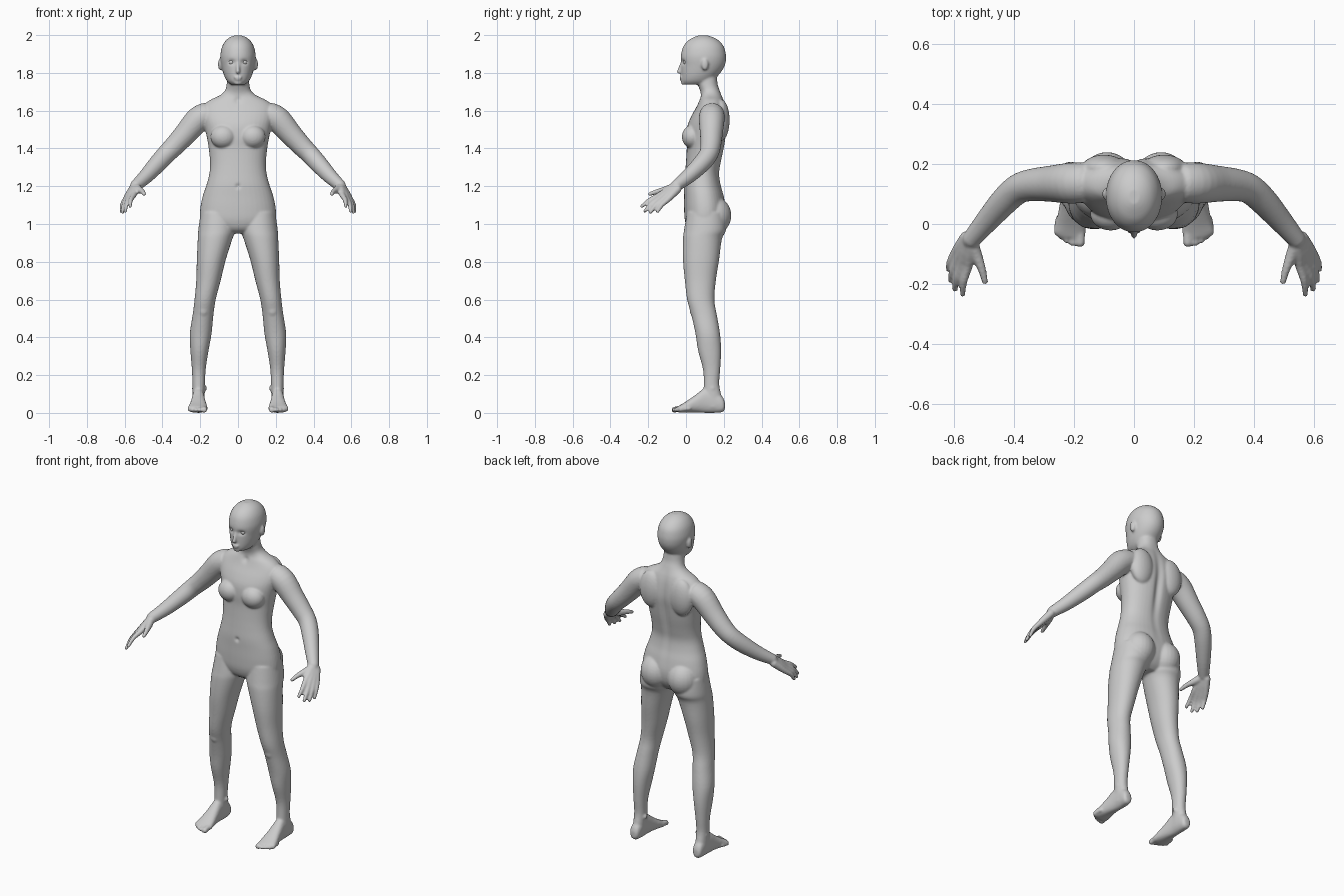
import bpy, bmesh, math
from mathutils import Vector, Matrix

bm = bmesh.new()


def spline(rows, n=4):
    """Catmull-Rom interpolation of rows of numbers."""
    out = []
    for i in range(len(rows) - 1):
        p = [rows[max(0, min(len(rows) - 1, i + k))] for k in (-1, 0, 1, 2)]
        for s in range(n):
            t = s / n
            out.append([0.5 * (2 * b + (c - a) * t + (2 * a - 5 * b + 4 * c - d) * t * t
                               + (3 * b - a - 3 * c + d) * t ** 3) for a, b, c, d in zip(*p)])
    return out + [list(rows[-1])]


def skin(rings, side=1):
    """Closed skin over rings of points; side=-1 mirrors it."""
    vs = [[bm.verts.new((p[0] * side, p[1], p[2])) for p in r] for r in rings]
    n = len(vs[0])
    for a, b in zip(vs, vs[1:]):
        for i in range(n):
            bm.faces.new((a[i], a[(i + 1) % n], b[(i + 1) % n], b[i]))
    bm.faces.new(vs[0][::-1])
    bm.faces.new(vs[-1])


def loft(rows, side=1, axis='Z', power=2.2, n=40):
    """Rows are (level, x0, x1, v0, v1); v is y for axis Z and z for axis Y."""
    rings = []
    for h, x0, x1, v0, v1 in spline(rows):
        ring = []
        for i in range(n):
            c, s = math.cos(2 * math.pi * i / n), math.sin(2 * math.pi * i / n)
            x = (x0 + x1) / 2 + (x1 - x0) / 2 * math.copysign(abs(c) ** (2 / power), c)
            v = (v0 + v1) / 2 + (v1 - v0) / 2 * math.copysign(abs(s) ** (2 / power), s)
            ring.append((x, v, h) if axis == 'Z' else (x, h, v))
        rings.append(ring)
    skin(rings, side)


def tube(rows, side=1, n=20):
    """Round limb through rows of (x, y, z, radius) with rounded ends."""
    pts = spline(rows)
    for end, nxt, at in ((pts[0], pts[1], 0), (pts[-1], pts[-2], len(pts) + 1)):
        d = (Vector(end[:3]) - Vector(nxt[:3])).normalized()
        pts.insert(at, [*(Vector(end[:3]) + d * end[3] * 0.6), end[3] * 0.65])
    rings = []
    for i, p in enumerate(pts):
        t = Vector(pts[min(i + 1, len(pts) - 1)][:3]) - Vector(pts[max(i - 1, 0)][:3])
        q = t.to_track_quat('Z', 'Y')
        rings.append([Vector(p[:3]) + q @ Vector((p[3] * math.cos(a), p[3] * math.sin(a), 0))
                      for a in (2 * math.pi * k / n for k in range(n))])
    skin(rings, side)


def blob(c, r):
    m = Matrix.Translation(c) @ Matrix.Diagonal((*r, 1))
    bmesh.ops.create_uvsphere(bm, u_segments=24, v_segments=16, radius=1, matrix=m)


# Torso and neck: z, half width, front y, back y
torso = [(1.80, .056, .05, .162), (1.74, .06, .062, .168), (1.705, .07, .075, .18),
         (1.68, .098, .078, .19), (1.655, .15, .07, .2), (1.62, .187, .055, .21),
         (1.57, .19, .028, .218), (1.52, .178, .008, .22), (1.46, .165, .002, .212),
         (1.40, .155, .004, .202), (1.33, .148, 0, .187), (1.27, .151, -.005, .177),
         (1.21, .166, -.01, .184), (1.15, .186, -.01, .2), (1.08, .2, -.01, .212),
         (1.02, .197, -.006, .205), (.975, .15, .01, .18), (.95, .07, .04, .15)]
loft([(z, -w, w, f, b) for z, w, f, b in torso])

# Head: z, half width, front y, back y
head = [(1.998, .02, .065, .115), (1.988, .044, .04, .145), (1.97, .066, .01, .175),
        (1.94, .084, -.014, .2), (1.90, .093, -.026, .211), (1.87, .093, -.028, .212),
        (1.84, .088, -.026, .206), (1.81, .081, -.026, .19), (1.78, .071, -.025, .165),
        (1.755, .057, -.023, .145), (1.738, .038, -.012, .12)]
loft([(z, -w, w, f, b) for z, w, f, b in head], power=2.05)

# Nose, lips and chin
tube([(0, -.018, 1.865, .008), (0, -.03, 1.83, .009), (0, -.038, 1.803, .012)])
blob((0, -.027, 1.777), (.022, .009, .006))
blob((0, -.025, 1.766), (.019, .009, .006))
blob((0, -.014, 1.748), (.022, .012, .012))

leg = [(1.06, .012, .198, .005, .208), (.97, .013, .21, -.01, .212), (.92, .03, .213, -.016, .19),
       (.81, .065, .218, -.016, .175), (.70, .092, .221, -.006, .158), (.6, .118, .23, .006, .15),
       (.52, .13, .24, .028, .163), (.42, .14, .255, .05, .18), (.33, .156, .252, .064, .186),
       (.23, .171, .244, .09, .181), (.15, .175, .241, .094, .176), (.08, .177, .241, .09, .19),
       (.03, .18, .24, .09, .195)]
foot = [(.206, .195, .225, .02, .055), (.193, .182, .238, .004, .085), (.15, .177, .241, 0, .12),
        (.1, .177, .243, 0, .13), (.05, .171, .25, .002, .095), (0, .163, .261, .001, .06),
        (-.03, .161, .267, .001, .042), (-.045, .166, .25, .005, .034)]
arm = [(.16, .138, 1.58, .066), (.212, .136, 1.552, .068), (.28, .134, 1.475, .06),
       (.34, .13, 1.41, .054), (.385, .117, 1.365, .05), (.43, .078, 1.315, .047),
       (.49, .01, 1.25, .039), (.545, -.055, 1.2, .03)]
# Fingers: knuckle, tip
fingers = [((.553, -.142, 1.152), (.571, -.236, 1.092)), ((.573, -.138, 1.138), (.597, -.22, 1.066)),
           ((.588, -.122, 1.13), (.611, -.19, 1.06)), ((.598, -.1, 1.126), (.618, -.152, 1.064))]

for s in (1, -1):
    loft(leg, s, power=2.1)
    loft(foot, s, 'Y', 2.3)
    tube(arm, s, 28)
    # Toes
    for i in range(5):
        r = .016 if i == 0 else .0115 - i * .0005
        x = (.179, .204, .224, .241, .256)[i]
        y = (-.066, -.066, -.058, -.046, -.031)[i]
        tube([(x - .002, y + .05, .022, r), (x, y + .02, .02, r), (x, y, .015, r)], s, 14)
    # Palm and fingers
    for i, (k, t) in enumerate(fingers):
        k, t = Vector(k), Vector(t)
        base = Vector((.541 + .005 * i, -.06 + .006 * i, 1.2 - .004 * i))
        mid = k.lerp(t, .5) + Vector((.005, -.003, .005))
        tube([(*base, .022), (*base.lerp(k, .5), .02), (*k, .0155), (*mid, .0125), (*t, .0095)], s, 16)
    # Thumb
    tube([(.542, -.06, 1.198, .023), (.526, -.1, 1.183, .02), (.507, -.15, 1.172, .014),
          (.496, -.194, 1.158, .0105)], s, 16)
    # Chest, shoulder blades, seat, knees, ears
    blob((s * .078, .034, 1.462), (.068, .056, .062))
    blob((s * .1, .185, 1.55), (.075, .046, .11))
    blob((s * .09, .148, 1.045), (.09, .092, .1))
    blob((s * .183, .065, .545), (.038, .046, .05))
    blob((s * .204, .14, .13), (.041, .022, .022))
    blob((s * .094, .1, 1.845), (.012, .019, .032))

bmesh.ops.recalc_face_normals(bm, faces=bm.faces)
mesh = bpy.data.meshes.new("body")
bm.to_mesh(mesh)
bm.free()
body = bpy.data.objects.new("body", mesh)
bpy.context.collection.objects.link(body)
bpy.context.view_layer.objects.active = body
body.select_set(True)

# Fuse the parts into one smooth skin
rem = body.modifiers.new("fuse", 'REMESH')
rem.mode = 'VOXEL'
rem.voxel_size = .006
smo = body.modifiers.new("soften", 'SMOOTH')
smo.factor, smo.iterations = .5, 5
for name in ("fuse", "soften"):
    bpy.ops.object.modifier_apply(modifier=name)

# Sculpted dents: centre, radii, offset (eye sockets, mouth, spine, navel, collar)
dents = [((.034, -.02, 1.857), (.02, .03, .013), (0, .011, 0)),
         ((-.034, -.02, 1.857), (.02, .03, .013), (0, .011, 0)),
         ((0, .215, 1.42), (.022, .05, .2), (0, -.014, 0)),
         ((0, -.01, 1.2), (.012, .03, .012), (0, .008, 0)),
         ((0, .07, 1.655), (.018, .03, .018), (0, .008, 0))]
for v in body.data.vertices:
    for c, r, off in dents:
        d = sum(((v.co[i] - c[i]) / r[i]) ** 2 for i in range(3))
        if d < 6:
            v.co += Vector(off) * math.exp(-d)
bpy.ops.object.shade_smooth()

# Eyes
for s, side in ((1, "left"), (-1, "right")):
    bpy.ops.mesh.primitive_uv_sphere_add(segments=24, ring_count=16, radius=.016,
                                         location=(s * .034, .002, 1.857))
    bpy.context.object.name = side + "_eye"
    bpy.ops.object.shade_smooth()
